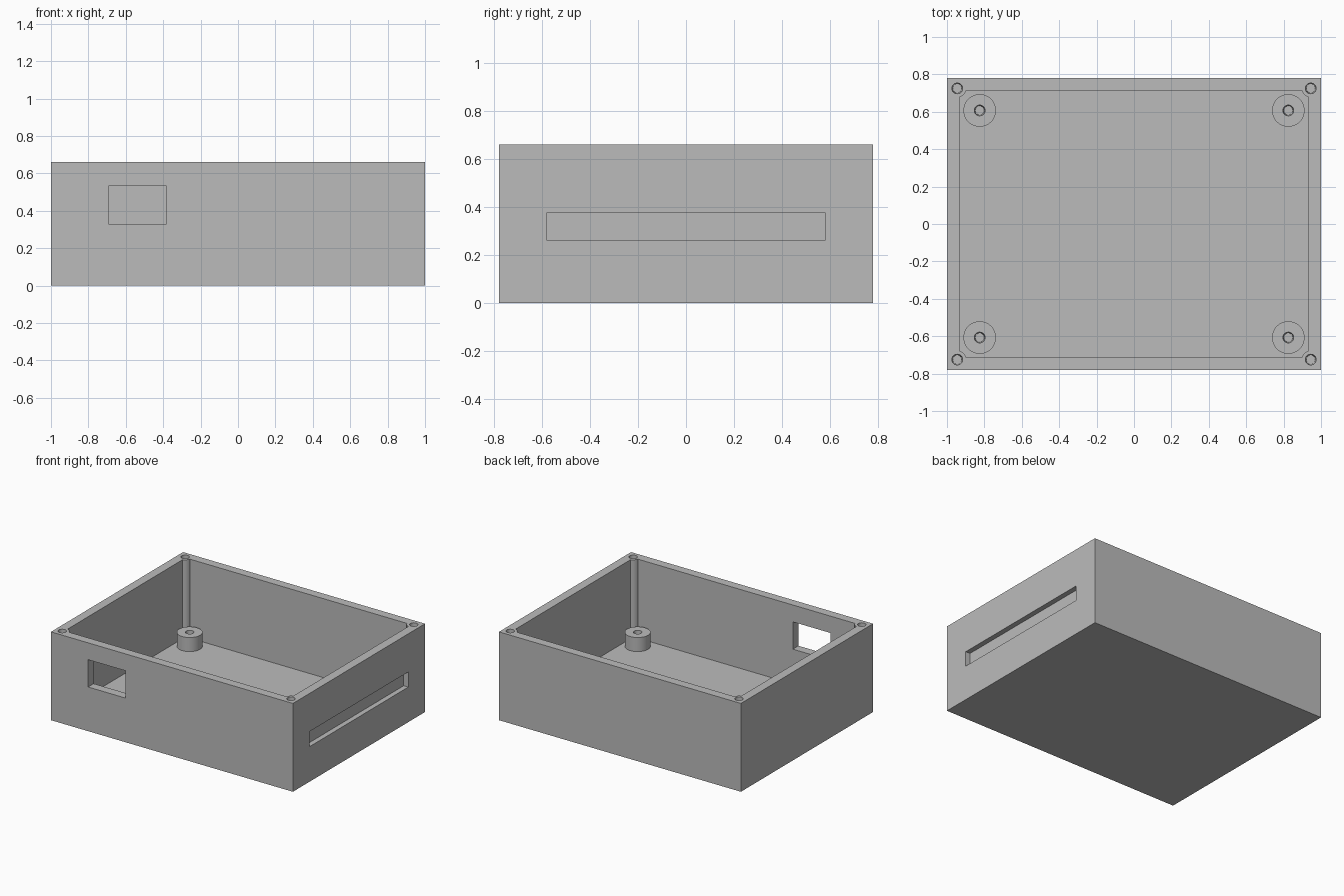
import bpy

if "Cube" in bpy.data.objects:
    bpy.data.objects.remove(bpy.data.objects["Cube"])

L, W, H = 1.0, 0.78, 0.66        # half length, half width, height
IX, IY, FLOOR = 0.933, 0.714, 0.07

grey = bpy.data.materials.new("grey plastic")
grey.diffuse_color = (0.5, 0.5, 0.5, 1)
grey.use_nodes = True
grey.node_tree.nodes["Principled BSDF"].inputs["Base Color"].default_value = grey.diffuse_color


def box(name, lo, hi):
    bpy.ops.mesh.primitive_cube_add(size=1, location=[(a + b) / 2 for a, b in zip(lo, hi)])
    ob = bpy.context.object
    ob.name = name
    ob.scale = [b - a for a, b in zip(lo, hi)]
    bpy.ops.object.transform_apply(location=True, rotation=False, scale=True)
    ob.data.materials.append(grey)
    return ob


def cylinder(name, x, y, z0, z1, r0, r1, sides=48):
    bpy.ops.mesh.primitive_cone_add(vertices=sides, radius1=r0, radius2=r1, depth=z1 - z0,
                                    location=(x, y, (z0 + z1) / 2))
    ob = bpy.context.object
    ob.name = name
    bpy.ops.object.transform_apply(location=True, rotation=False, scale=True)
    ob.data.materials.append(grey)
    return ob


def combine(target, tool, operation):
    mod = target.modifiers.new(operation.lower(), 'BOOLEAN')
    mod.operation = operation
    mod.solver = 'EXACT'
    mod.object = tool
    bpy.context.view_layer.objects.active = target
    bpy.ops.object.modifier_apply(modifier=mod.name)
    bpy.data.objects.remove(tool, do_unlink=True)


# open-topped case
case = box("case", (-L, -W, 0), (L, W, H))
combine(case, box("cavity_cutter", (-IX, -IY, FLOOR), (IX, IY, H + 0.1)), 'DIFFERENCE')

# window through the front wall, shallow slot in the right wall
combine(case, box("window_cutter", (-0.693, -W - 0.05, 0.33), (-0.383, -IY + 0.05, 0.534)), 'DIFFERENCE')
combine(case, box("slot_cutter", (L - 0.038, -0.582, 0.262), (L + 0.05, 0.582, 0.375)), 'DIFFERENCE')

corners = [(sx, sy) for sx in (-1, 1) for sy in (-1, 1)]

# screw posts in the corners, with slightly tapered holes
for sx, sy in corners:
    x, y = sx * 0.945, sy * 0.725
    combine(case, cylinder("screw_post", x, y, FLOOR - 0.03, H, 0.048, 0.048), 'UNION')
for sx, sy in corners:
    x, y = sx * 0.945, sy * 0.725
    combine(case, cylinder("screw_hole_cutter", x, y, H - 0.2, H + 0.01, 0.024, 0.029, 32), 'DIFFERENCE')

# standoffs on the floor, with slightly tapered holes
for sx, sy in corners:
    x, y = sx * 0.825, sy * 0.607
    combine(case, cylinder("standoff", x, y, FLOOR - 0.03, 0.175, 0.087, 0.087), 'UNION')
for sx, sy in corners:
    x, y = sx * 0.825, sy * 0.607
    combine(case, cylinder("standoff_hole_cutter", x, y, FLOOR, 0.18, 0.024, 0.029, 32), 'DIFFERENCE')

# smooth round walls, sharp edges
bpy.ops.object.select_all(action='DESELECT')
case.select_set(True)
bpy.context.view_layer.objects.active = case
bpy.ops.object.shade_smooth_by_angle(angle=0.52)
